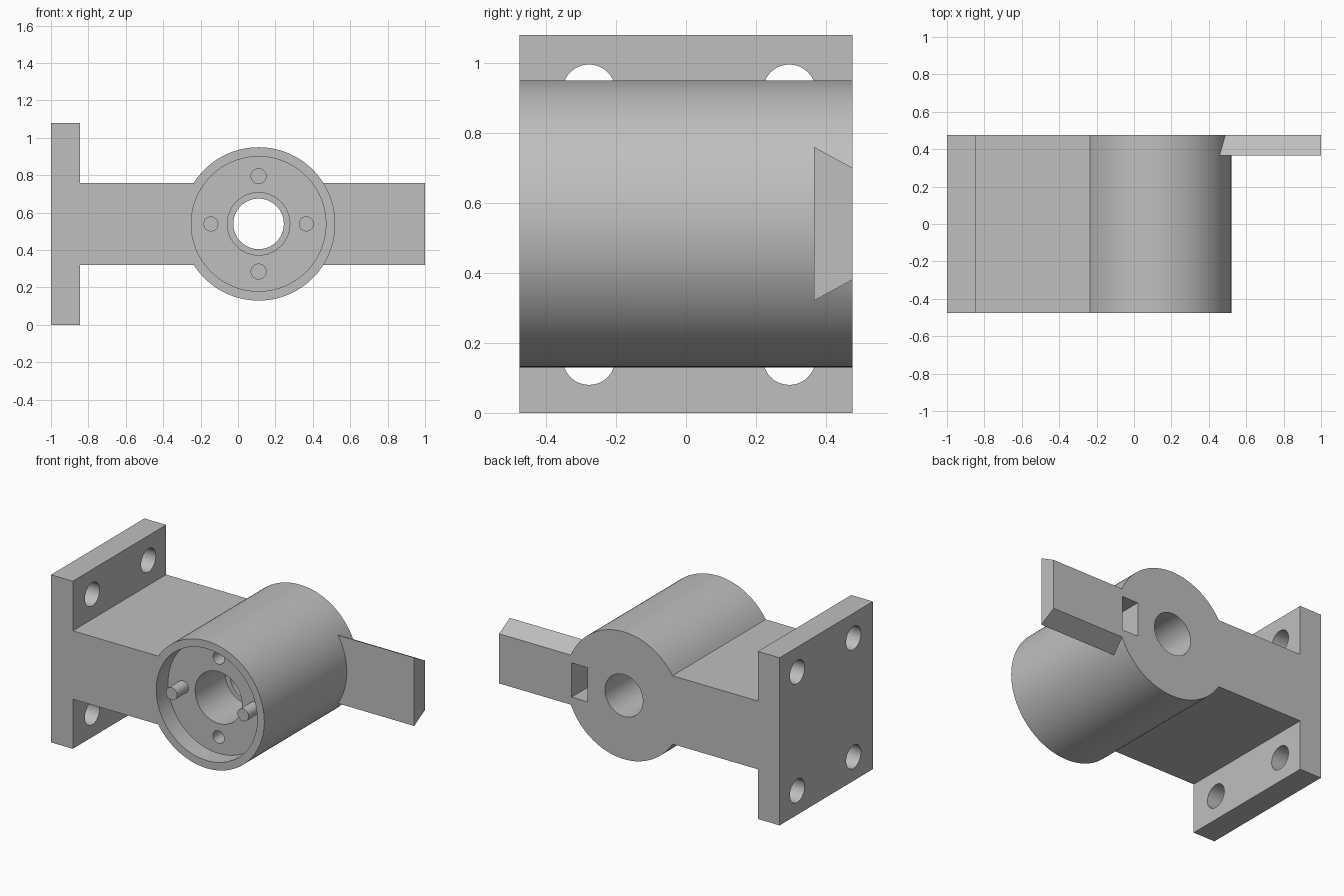
import bpy, bmesh, math
from math import sin, cos, pi
from mathutils import Matrix, Vector

cube = bpy.data.objects.get("Cube")
if cube:
    bpy.data.objects.remove(cube, do_unlink=True)

grey = bpy.data.materials.new("plain_grey")
grey.use_nodes = True
colour = (0.52, 0.52, 0.52, 1)
grey.diffuse_color = colour
grey.node_tree.nodes["Principled BSDF"].inputs["Base Color"].default_value = colour

# Shared dimensions
HALF = 0.475            # half depth along y
CX, CZ = 0.11, 0.54     # barrel axis
R = 0.41                # barrel radius
ARM = 0.22              # half height of the arm
FLOOR = -0.355          # floor of the front cup


def add_object(name, bm):
    bmesh.ops.recalc_face_normals(bm, faces=bm.faces)
    mesh = bpy.data.meshes.new(name)
    bm.to_mesh(mesh)
    bm.free()
    mesh.materials.append(grey)
    obj = bpy.data.objects.new(name, mesh)
    bpy.context.collection.objects.link(obj)
    return obj


def prism(name, points, offset):
    """Extrude a closed outline of 3D points along an offset."""
    bm = bmesh.new()
    face = bm.faces.new([bm.verts.new(p) for p in points])
    out = bmesh.ops.extrude_face_region(bm, geom=[face])
    moved = [v for v in out["geom"] if isinstance(v, bmesh.types.BMVert)]
    bmesh.ops.translate(bm, verts=moved, vec=Vector(offset))
    return add_object(name, bm)


def rod(name, x, z, radius, y0, y1, sides=64):
    """Round rod along y."""
    ring = [(x + radius * cos(2 * pi * i / sides), y0,
             z + radius * sin(2 * pi * i / sides)) for i in range(sides)]
    return prism(name, ring, (0, y1 - y0, 0))


def combine(target, other, operation):
    mod = target.modifiers.new("combine", "BOOLEAN")
    mod.operation = operation
    mod.solver = "EXACT"
    mod.object = other
    bpy.context.view_layer.objects.active = target
    bpy.ops.object.modifier_apply(modifier=mod.name)
    bpy.data.objects.remove(other, do_unlink=True)


def smooth(obj):
    bpy.ops.object.select_all(action="DESELECT")
    obj.select_set(True)
    bpy.context.view_layer.objects.active = obj
    bpy.ops.object.shade_smooth_by_angle(angle=math.radians(25))


# Flange, arm and barrel as one outline
start = pi - math.asin(ARM / R)
steps = 96
outline = [(-1, 0), (-1, 1.08), (-0.845, 1.08), (-0.845, CZ + ARM)]
for i in range(steps + 1):
    a = start - 2 * start * i / steps
    outline.append((CX + R * cos(a), CZ + R * sin(a)))
outline += [(-0.845, CZ - ARM), (-0.845, 0)]
body = prism("bracket_body", [(x, -HALF, z) for x, z in outline], (0, 2 * HALF, 0))

# Dovetail tab
dovetail = [(0.365, ARM), (HALF, 0.16), (HALF, -0.16), (0.365, -ARM)]
tab = prism("dovetail_tab", [(0.3, y, CZ + z) for y, z in dovetail], (0.7, 0, 0))
combine(body, tab, "UNION")

# Front cup, stepped bore and the two blind holes
cuts = [rod("cup_cutter", CX, CZ, 0.36, -0.6, FLOOR, 96),
        rod("counterbore_cutter", CX, CZ, 0.167, -0.6, -0.05),
        rod("bore_cutter", CX, CZ, 0.135, -0.6, 0.6)]
for side in (-1, 1):
    cuts.append(rod("hole_cutter", CX, CZ + side * 0.255, 0.04, -0.6, -0.15, 32))

# Rectangular pocket in the back
pocket = [(0.37, CZ - 0.11), (0.483, CZ - 0.11), (0.483, CZ + 0.11), (0.37, CZ + 0.11)]
cuts.append(prism("pocket_cutter", [(x, 0.175, z) for x, z in pocket], (0, 0.4, 0)))

# Mounting holes through the flange
for y in (-0.277, 0.295):
    for z in (0.155, 0.92):
        ring = [(-1.1, y + 0.075 * cos(2 * pi * i / 48), z + 0.075 * sin(2 * pi * i / 48))
                for i in range(48)]
        cuts.append(prism("mount_cutter", ring, (0.35, 0, 0)))

for cutter in cuts:
    combine(body, cutter, "DIFFERENCE")
smooth(body)

# Pins standing on the cup floor
for name, side in (("right_pin", -1), ("left_pin", 1)):
    smooth(rod(name, CX + side * 0.255, CZ, 0.04, FLOOR - 0.115, FLOOR + 0.02, 32))
